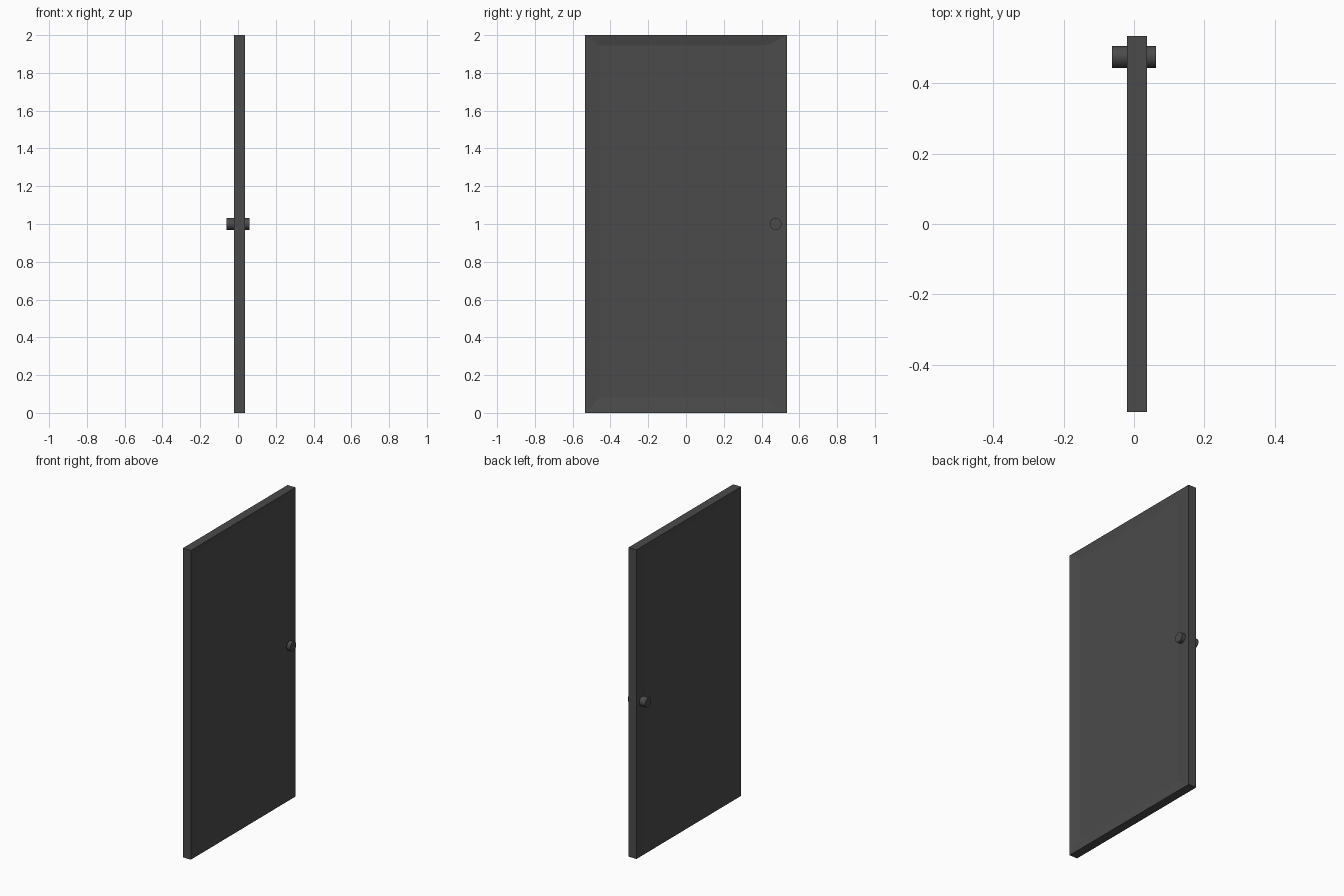
import bpy
import bmesh
from math import pi
from mathutils import Matrix, Vector

cube = bpy.data.objects.get("Cube")
if cube:
    bpy.data.objects.remove(cube, do_unlink=True)

# One dark grey for the whole door
grey = bpy.data.materials.new("charcoal grey")
grey.use_nodes = True
colour = (0.07, 0.07, 0.07, 1)
grey.diffuse_color = colour
grey.node_tree.nodes["Principled BSDF"].inputs["Base Color"].default_value = colour


def add_object(name, bm):
    mesh = bpy.data.meshes.new(name)
    bm.to_mesh(mesh)
    bm.free()
    mesh.materials.append(grey)
    obj = bpy.data.objects.new(name, mesh)
    bpy.context.collection.objects.link(obj)
    return obj


def box(bm, low, high):
    low, high = Vector(low), Vector(high)
    made = bmesh.ops.create_cube(bm, size=1)["verts"]
    bmesh.ops.scale(bm, vec=high - low, verts=made)
    bmesh.ops.translate(bm, vec=(low + high) / 2, verts=made)


# Door slab
BACK, FRONT, HALF = -0.02, 0.037, 0.535
bm = bmesh.new()
box(bm, (BACK, -HALF, 0), (FRONT, HALF, 2))

# Recessed panel on both broad sides: inset a face, fit it, push it in
DEPTH = 0.012
for side in (-1, 1):
    face = max(bm.faces, key=lambda f: f.normal.x * side * f.calc_area())
    bm.normal_update()
    face = max(bm.faces, key=lambda f: f.normal.x * side * f.calc_area())
    bmesh.ops.inset_region(bm, faces=[face], thickness=0.05)
    for v in face.verts:
        v.co.x -= side * DEPTH
        v.co.y = 0.42 if v.co.y > 0 else -0.455
        v.co.z = 1.944 if v.co.z > 1 else 0.083
bm.normal_update()
add_object("door_panel", bm)

# Round knobs, one on each side
for name, start, end in (("left_knob", FRONT, 0.062), ("right_knob", -0.062, BACK)):
    bm = bmesh.new()
    place = Matrix.Translation(((start + end) / 2, 0.475, 1)) @ Matrix.Rotation(pi / 2, 4, "Y")
    bmesh.ops.create_cone(bm, cap_ends=True, segments=32, radius1=0.031,
                          radius2=0.031, depth=end - start, matrix=place)
    knob = add_object(name, bm)
    bpy.ops.object.select_all(action="DESELECT")
    knob.select_set(True)
    bpy.context.view_layer.objects.active = knob
    bpy.ops.object.shade_smooth_by_angle()
